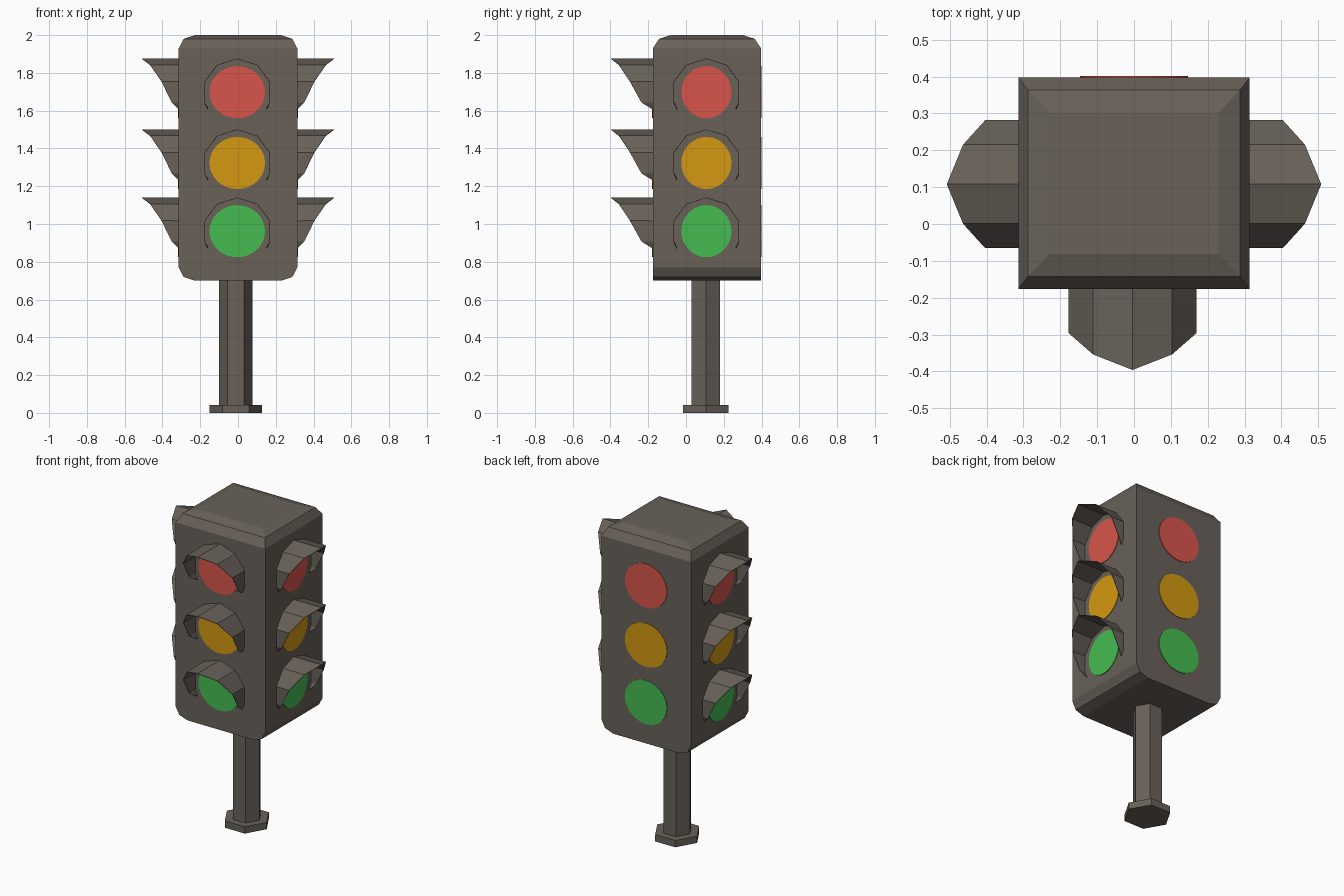
import bpy, bmesh, math
from mathutils import Matrix, Vector

if "Cube" in bpy.data.objects:
    bpy.data.objects.remove(bpy.data.objects["Cube"])


def material(name, rgb):
    def lin(c):
        c /= 255
        return c / 12.92 if c <= 0.04045 else ((c + 0.055) / 1.055) ** 2.4
    m = bpy.data.materials.new(name)
    m.diffuse_color = (*[lin(c) for c in rgb], 1)
    m.use_nodes = True
    m.node_tree.nodes["Principled BSDF"].inputs["Base Color"].default_value = m.diffuse_color
    return m


GREY = material("warm_grey", (104, 97, 89))
RED = material("red_lens", (215, 85, 75))
AMBER = material("amber_lens", (212, 153, 17))
GREEN = material("green_lens", (70, 187, 81))


def finish(name, bm, mat, matrix=Matrix(), closed=True):
    if closed:
        bmesh.ops.recalc_face_normals(bm, faces=bm.faces)
    me = bpy.data.meshes.new(name)
    bm.to_mesh(me)
    bm.free()
    me.transform(matrix)
    me.materials.append(mat)
    ob = bpy.data.objects.new(name, me)
    bpy.context.collection.objects.link(ob)
    return ob


def loft(name, rings, mat, matrix=Matrix()):
    """Closed solid through equal-sized rings of points."""
    bm = bmesh.new()
    vs = [[bm.verts.new(p) for p in r] for r in rings]
    n = len(vs[0])
    for a, b in zip(vs, vs[1:]):
        for i in range(n):
            j = (i + 1) % n
            bm.faces.new((a[i], a[j], b[j], b[i]))
    bm.faces.new(vs[0])
    bm.faces.new(vs[-1])
    return finish(name, bm, mat, matrix)


# housing: bottom bevelled on the sides only, top bevelled all round
X0, X1, Y0, Y1 = -0.314, 0.314, -0.176, 0.397
rings = []
for z, dx, dy in ((0.70, 0.085, 0), (0.72, 0.026, 0), (0.77, 0, 0),
                  (1.93, 0, 0), (1.98, 0.026, 0.033), (2.0, 0.085, 0.095)):
    rings.append([(X0 + dx, Y0 + dy, z), (X1 - dx, Y0 + dy, z),
                  (X1 - dx, Y1 - dy, z), (X0 + dx, Y1 - dy, z)])
loft("housing", rings, GREY)


# hexagonal pole and foot
def hexagon(r, z):
    return [(-0.012 + r * math.cos(math.pi * i / 3),
             0.105 + r * math.sin(math.pi * i / 3), z) for i in range(6)]


loft("pole", [hexagon(0.088, 0.03), hexagon(0.088, 0.71)], GREY)
loft("foot", [hexagon(0.139, 0), hexagon(0.139, 0.043)], GREY)


# lens plate on a face (local -y points outward)
def lens(name, rx, rz, mat, matrix):
    def ring(y):
        return [(rx * math.cos(math.tau * i / 32), y, rz * math.sin(math.tau * i / 32))
                for i in range(32)]
    loft(name, [ring(0.002), ring(-0.004)], mat, matrix)


# visor: part of a ten-sided tube cut away toward its lower ends
def visor(name, r, depths, matrix):
    pts = []
    for i, d in enumerate(depths):
        a = math.radians(36 * i)
        pts.append((r * math.sin(a), 0.177 * math.cos(a), d))
    pts.append((r * 0.86, -0.09, 0.002))
    prof = [(-u, z, d) for u, z, d in reversed(pts[1:])] + pts
    bm = bmesh.new()
    back = [bm.verts.new((u, 0, z)) for u, z, d in prof]
    front = [bm.verts.new((u, -d, z)) for u, z, d in prof]
    for i in range(len(prof) - 1):
        bm.faces.new((back[i], front[i], front[i + 1], back[i + 1]))
    ob = finish(name, bm, GREY, matrix, closed=False)
    mod = ob.modifiers.new("thickness", 'SOLIDIFY')
    mod.thickness = 0.003
    mod.offset = 0


# three lamps on each of the four faces; the back has no visors
FRONT_D, SIDE_D = (0.22, 0.178, 0.12, 0.06), (0.194, 0.15, 0.09, 0.037)
faces = (("front", 0, (-0.004, Y0), 0.147, 0.181, FRONT_D),
         ("right", 90, (X1, 0.108), 0.133, 0.181, SIDE_D),
         ("back", 180, (0.0, Y1), 0.147, 0, None),
         ("left", -90, (X0, 0.108), 0.133, 0.181, SIDE_D))
for side, ang, (x, y), rx, vr, depths in faces:
    for label, z, mat in (("red", 1.698, RED), ("amber", 1.323, AMBER), ("green", 0.962, GREEN)):
        m = Matrix.Translation(Vector((x, y, z))) @ Matrix.Rotation(math.radians(ang), 4, 'Z')
        lens(f"{side}_{label}_lens", rx, 0.138, mat, m)
        if depths:
            visor(f"{side}_{label}_visor", vr, depths, m)
